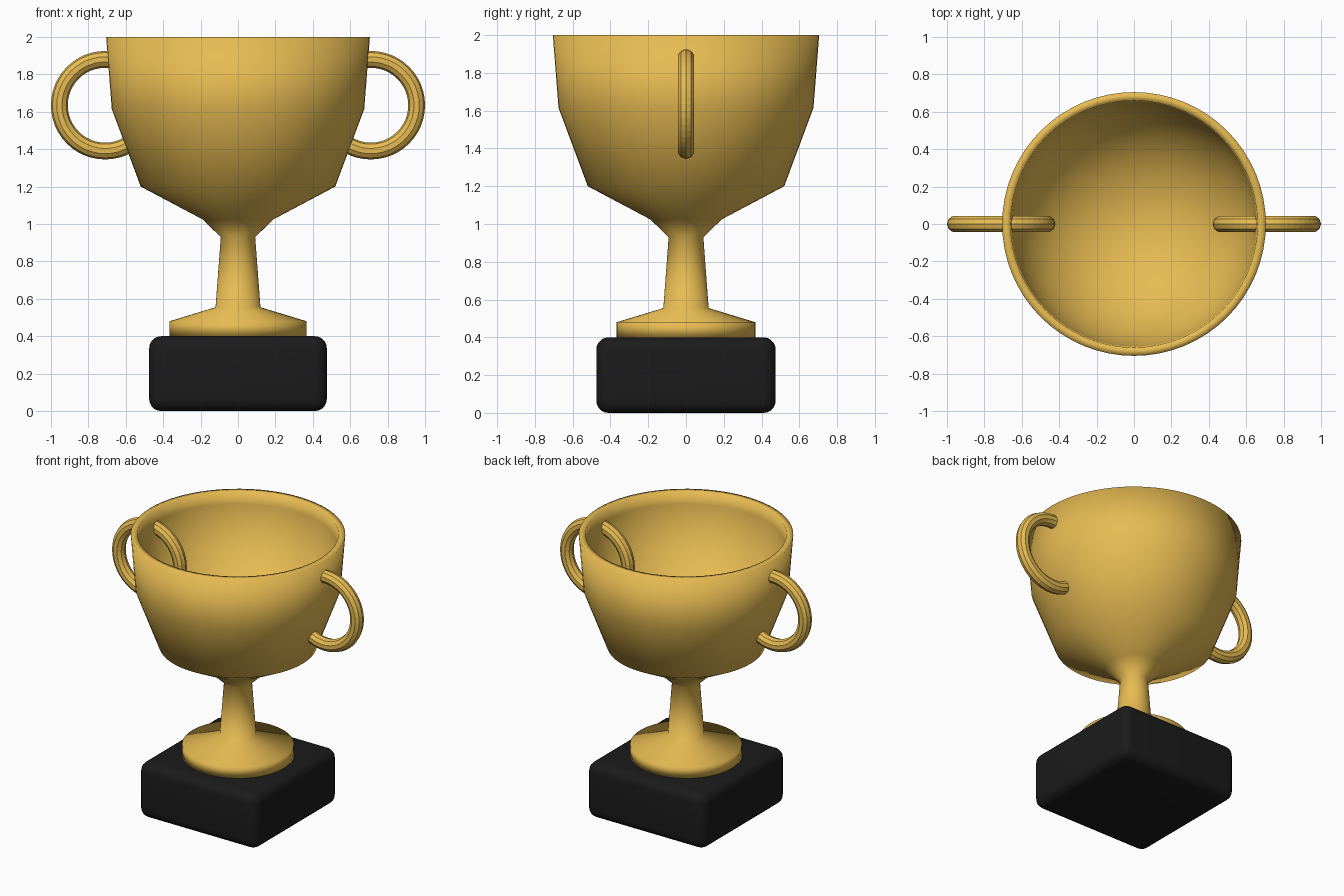
import bpy, bmesh, math
from mathutils import Vector

if "Cube" in bpy.data.objects:
    bpy.data.objects.remove(bpy.data.objects["Cube"], do_unlink=True)


def material(name, rgb):
    m = bpy.data.materials.new(name)
    m.use_nodes = True
    m.diffuse_color = (*rgb, 1)
    shader = next(n for n in m.node_tree.nodes if n.type == 'BSDF_PRINCIPLED')
    shader.inputs["Base Color"].default_value = (*rgb, 1)
    return m


gold = material("gold", (0.8, 0.5, 0.085))
black = material("black", (0.011, 0.011, 0.011))


def lathe(name, profile, mat, sides=64):
    """Spin an (r, z) profile round the z axis."""
    bm = bmesh.new()
    verts = [bm.verts.new((r, 0, z)) for r, z in profile]
    edges = [bm.edges.new(pair) for pair in zip(verts, verts[1:])]
    bmesh.ops.spin(bm, geom=verts + edges, cent=(0, 0, 0), axis=(0, 0, 1),
                   angle=math.tau, steps=sides, use_merge=True)
    bmesh.ops.remove_doubles(bm, verts=bm.verts, dist=0.0001)
    bmesh.ops.recalc_face_normals(bm, faces=bm.faces)
    for f in bm.faces:
        f.smooth = True
    mesh = bpy.data.meshes.new(name)
    bm.to_mesh(mesh)
    bm.free()
    mesh.materials.append(mat)
    obj = bpy.data.objects.new(name, mesh)
    bpy.context.collection.objects.link(obj)
    return obj


# Cup: foot, stem, outer wall, rim, then the round hollow of the bowl
outer = [(0, 0.4), (0.367, 0.4), (0.367, 0.48), (0.12, 0.555), (0.092, 0.93),
         (0.19, 1.025), (0.52, 1.2), (0.675, 1.615), (0.705, 2.0)]
steps = 12
angles = [math.pi / 2 * i / steps for i in range(steps + 1)]
inner = [(0.66 * math.cos(a), 2.0 - 0.66 * math.sin(a)) for a in angles]
lathe("cup", outer + inner, gold)

# Ring handles passing through the bowl wall
for side, x in (("left", 0.71), ("right", -0.71)):
    bpy.ops.mesh.primitive_torus_add(
        major_radius=0.245, minor_radius=0.045, major_segments=48,
        minor_segments=10, location=(x, 0, 1.635),
        rotation=(math.pi / 2, 0, 0))
    ring = bpy.context.object
    ring.name = side + "_handle"
    ring.data.materials.append(gold)

# Plinth with rounded edges
bpy.ops.mesh.primitive_cube_add(size=1, location=(0, 0, 0.2))
plinth = bpy.context.object
plinth.name = "plinth"
plinth.scale = Vector((0.95, 0.95, 0.4))
bpy.ops.object.transform_apply(location=False, rotation=False, scale=True)
plinth.data.materials.append(black)
bevel = plinth.modifiers.new("rounding", 'BEVEL')
bevel.width = 0.065
bevel.segments = 5
bpy.ops.object.shade_smooth()
